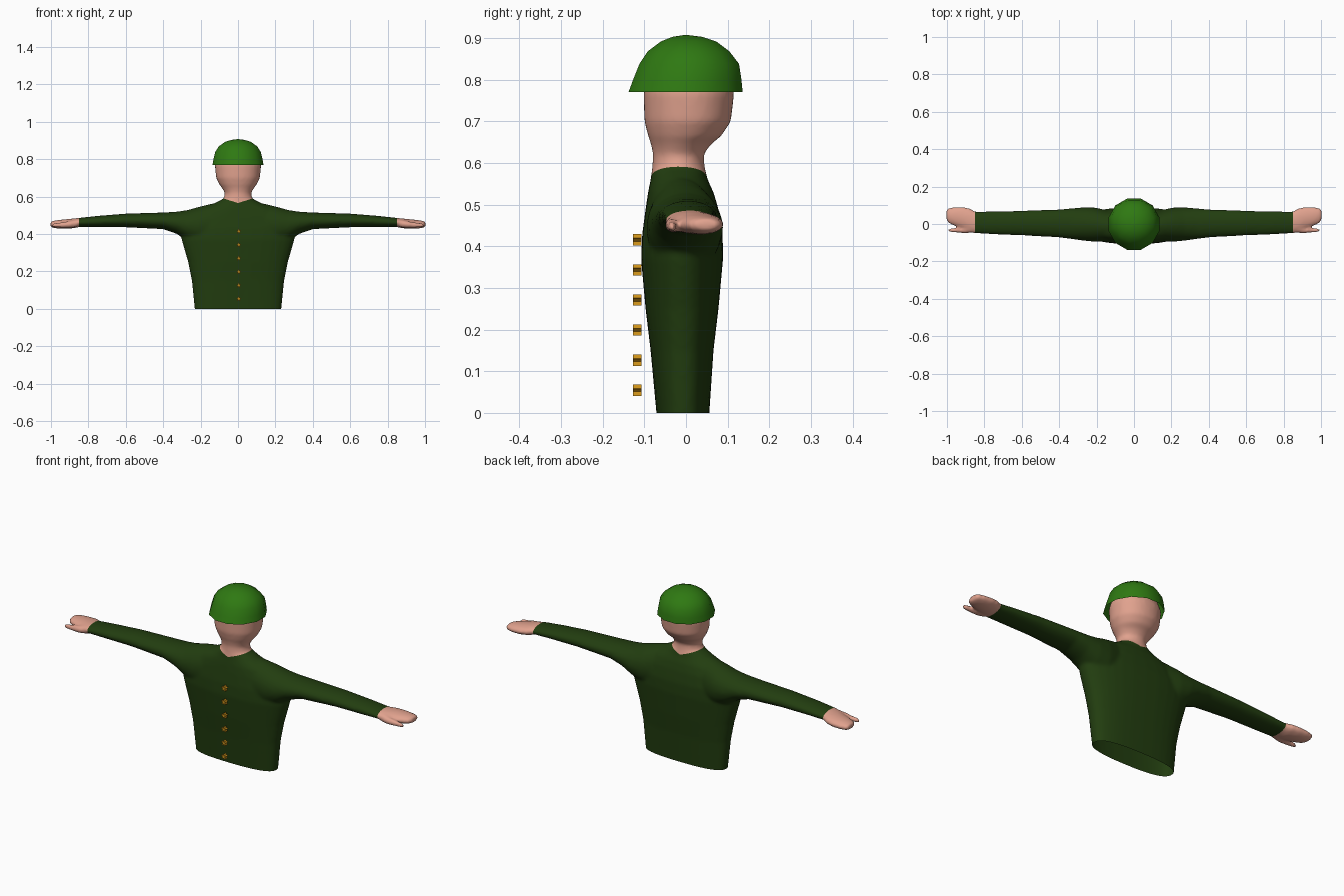
import bpy, bmesh, math
from mathutils import Vector

if "Cube" in bpy.data.objects:
    bpy.data.objects.remove(bpy.data.objects["Cube"])


def material(name, rgb):
    m = bpy.data.materials.new(name)
    m.diffuse_color = (*rgb, 1)
    m.use_nodes = True
    m.node_tree.nodes["Principled BSDF"].inputs["Base Color"].default_value = m.diffuse_color
    return m


SHIRT = material("dark green cloth", (0.016, 0.047, 0.005))
SKIN = material("skin", (0.75, 0.36, 0.27))
HAT = material("bright green felt", (0.028, 0.19, 0.006))
GOLD = material("gold", (0.62, 0.29, 0.010))


def finish(bm, name, mats, angle=30):
    me = bpy.data.meshes.new(name)
    bm.to_mesh(me)
    bm.free()
    ob = bpy.data.objects.new(name, me)
    bpy.context.collection.objects.link(ob)
    for m in mats:
        me.materials.append(m)
    bpy.ops.object.select_all(action='DESELECT')
    ob.select_set(True)
    bpy.context.view_layer.objects.active = ob
    if angle:
        bpy.ops.object.shade_smooth_by_angle(angle=math.radians(angle))
    return ob


def loft(bm, rings, cap_start=True, cap_end=True):
    """Skin a list of point rings, with optional end caps."""
    vs = [[bm.verts.new(p) for p in ring] for ring in rings]
    for a, b in zip(vs, vs[1:]):
        for i in range(len(a)):
            j = (i + 1) % len(a)
            bm.faces.new((a[i], a[j], b[j], b[i]))
    if cap_start:
        bm.faces.new(vs[0][::-1])
    if cap_end:
        bm.faces.new(vs[-1])


def oval(a0, a1, b0, b1, power=2.0, n=32, phase=0.0):
    """Superellipse filling the box a0..a1 by b0..b1."""
    pts = []
    for i in range(n):
        t = 2 * math.pi * (i + phase) / n
        c, s = math.cos(t), math.sin(t)
        pts.append(((a0 + a1) / 2 + (a1 - a0) / 2 * math.copysign(abs(c) ** (2 / power), c),
                    (b0 + b1) / 2 + (b1 - b0) / 2 * math.copysign(abs(s) ** (2 / power), s)))
    return pts


# Torso, neck and head: z, half width, front y, back y, squareness
trunk = [
    (-0.05, .230, -.067, .052, 2.6), (0, .232, -.071, .056, 2.6),
    (.15, .247, -.085, .066, 2.5), (.25, .267, -.097, .078, 2.4),
    (.37, .302, -.108, .089, 2.3), (.43, .305, -.105, .088, 2.3),
    (.49, .275, -.097, .078, 2.2), (.53, .215, -.091, .066, 2.1),
    (.56, .135, -.085, .052, 2.0), (.59, .076, -.081, .045, 2.0),
    (.62, .070, -.079, .042, 2.0), (.645, .085, -.084, .060, 2.0),
    (.665, .100, -.091, .085, 2.1), (.70, .117, -.100, .108, 2.1),
    (.77, .124, -.102, .116, 2.1), (.82, .108, -.090, .102, 2.0),
    (.86, .070, -.060, .070, 2.0), (.88, .030, -.025, .030, 2.0),
]
# Arm and palm: x, front y, back y, bottom z, top z
arm = [
    (.08, -.085, .055, .33, .572), (.15, -.093, .075, .33, .560),
    (.21, -.095, .088, .34, .545), (.27, -.089, .089, .365, .528),
    (.33, -.081, .084, .402, .519), (.40, -.072, .078, .426, .515),
    (.60, -.061, .071, .436, .509), (.75, -.056, .068, .437, .497),
    (.85, -.050, .067, .437, .486), (.88, -.045, .085, .431, .483),
    (.92, -.025, .091, .428, .479), (.96, -.010, .090, .429, .475),
    (.99, .003, .086, .433, .470), (1.003, .020, .078, .440, .464),
]
thumb = [
    (.86, -.045, -.005, .437, .478), (.90, -.050, -.018, .432, .470),
    (.94, -.047, -.023, .432, .464), (.98, -.043, -.023, .434, .460),
    (.995, -.039, -.027, .440, .455),
]

bm = bmesh.new()
loft(bm, [[(x, y, z) for x, y in oval(-w, w, f, b, p)] for z, w, f, b, p in trunk])
for side in (1, -1):
    for limb in (arm, thumb):
        loft(bm, [[(side * x, y, z) for y, z in oval(f, b, lo, hi)]
                  for x, f, b, lo, hi in limb])
bmesh.ops.recalc_face_normals(bm, faces=bm.faces)
body = finish(bm, "body", (SHIRT, SKIN), angle=0)

# Merge everything into one soft surface
remesh = body.modifiers.new("merge", 'REMESH')
remesh.mode = 'VOXEL'
remesh.voxel_size = 0.008
soften = body.modifiers.new("soften", 'SMOOTH')
soften.factor = 0.5
soften.iterations = 6
bpy.ops.object.convert(target='MESH')

# Open hem, clean cuff and collar cuts, then colour by region
bm = bmesh.new()
bm.from_mesh(body.data)


def cut(co, no, keep=lambda c: True, clear=False):
    faces = [f for f in bm.faces if keep(f.calc_center_median())]
    geom = set(faces)
    for f in faces:
        geom.update(f.verts)
        geom.update(f.edges)
    bmesh.ops.bisect_plane(bm, geom=list(geom), plane_co=co, plane_no=no, clear_inner=clear)


CUFF, COLLAR, SLOPE = 0.85, 0.565, 0.33
cut((0, 0, 0), (0, 0, 1), clear=True)
cut((0, 0, 0), (1, 0, 0))
for s in (1, -1):
    cut((s * CUFF, 0, 0), (1, 0, 0))
    cut((0, 0, COLLAR), Vector((-s * SLOPE, 0, 1)).normalized(),
        lambda c: 0 < s * c.x < 0.12 and c.z > 0.5)
for f in bm.faces:
    c = f.calc_center_median()
    neck = abs(c.x) < 0.15 and c.z > COLLAR + SLOPE * abs(c.x)
    f.material_index = int(neck or abs(c.x) > CUFF)
    f.smooth = True
bm.to_mesh(body.data)
bm.free()

# Cap: faceted dome with a flared front
dome = [
    (.770, .136, -.138, .136), (.800, .131, -.127, .133), (.838, .122, -.112, .127),
    (.868, .103, -.092, .104), (.892, .070, -.060, .072), (.903, .036, -.032, .038),
    (.907, .006, -.006, .006),
]
bm = bmesh.new()
k = 1 / math.cos(math.pi / 12)
loft(bm, [[(x * k, y * k, z) for x, y in oval(-w, w, f, b, n=12, phase=0.5)]
          for z, w, f, b in dome], cap_start=False)
bmesh.ops.recalc_face_normals(bm, faces=bm.faces)
finish(bm, "cap", (HAT,))

# Star buttons down the chest
for i in range(6):
    bm = bmesh.new()
    star = []
    for j in range(10):
        r = 0.015 if j % 2 == 0 else 0.007
        t = math.pi / 2 + math.pi * j / 5
        star.append((0.004 + r * math.cos(t), 0.053 + 0.0722 * i + r * math.sin(t)))
    loft(bm, [[(x, y, z) for x, z in star] for y in (-0.127, -0.107)])
    bmesh.ops.recalc_face_normals(bm, faces=bm.faces)
    finish(bm, f"button_{i + 1}", (GOLD,), angle=0)
